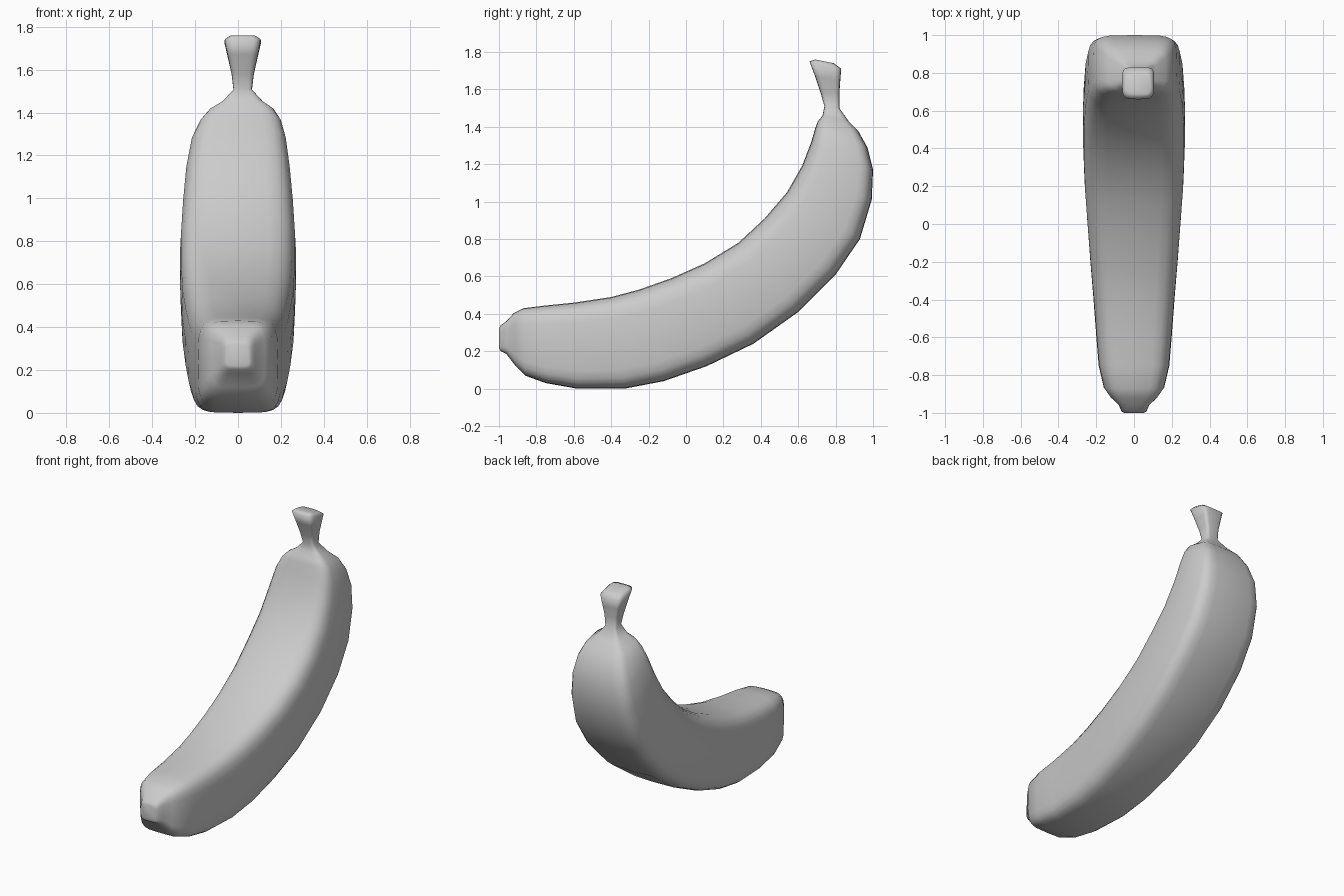
import bpy, bmesh, math
from mathutils import Vector

if "Cube" in bpy.data.objects:
    bpy.data.objects.remove(bpy.data.objects["Cube"])

# Stations along the fruit: inner edge (y, z), outer edge (y, z), half width
STATIONS = [
    (-1.0, .322, -1.0, .218, .05), (-.993, .337, -.993, .203, .066),
    (-.96, .362, -.96, .185, .08), (-.92, .405, -.91, .12, .125),
    (-.87, .43, -.86, .07, .16), (-.75, .445, -.75, .03, .187),
    (-.6, .46, -.58, 0, .2), (-.4, .49, -.33, 0, .217),
    (-.25, .53, -.12, .04, .232), (-.08, .59, .11, .12, .247),
    (.1, .67, .36, .24, .262), (.28, .78, .6, .41, .27),
    (.42, .91, .8, .61, .27), (.54, 1.05, .93, .8, .26),
    (.62, 1.19, .993, 1.01, .245), (.67, 1.32, 1.0, 1.17, .222),
    (.69, 1.39, .97, 1.29, .19), (.705, 1.43, .92, 1.38, .15),
    (.73, 1.46, .87, 1.43, .095), (.74, 1.51, .82, 1.50, .043),
    (.72, 1.58, .82, 1.58, .052), (.69, 1.67, .825, 1.65, .07),
    (.66, 1.75, .83, 1.71, .085), (.69, 1.76, .79, 1.74, .066),
]
SIDES = 24


def soft_power(v, n):
    return math.copysign(abs(v) ** (2 / n), v)


def ring(bm, station):
    """Rounded-square section spanning the inner and outer edges."""
    yi, zi, yo, zo, w = station
    inner, outer = Vector((0, yi, zi)), Vector((0, yo, zo))
    mid, half = (inner + outer) / 2, (inner - outer) / 2
    # the stem sits slightly off centre
    mid.x = 0.022 * min(max((mid.z - 1.2) / 0.25, 0), 1)
    verts = []
    for i in range(SIDES):
        t = 2 * math.pi * i / SIDES
        n = 4.2 if math.sin(t) > 0 else 5.0
        u, v = soft_power(math.cos(t), n), soft_power(math.sin(t), n)
        verts.append(bm.verts.new(mid + half * v + Vector((u * w, 0, 0))))
    return verts


# Banana: skin lofted from blossom tip to stem, closed at both ends
bm = bmesh.new()
rings = [ring(bm, s) for s in STATIONS]
for a, b in zip(rings, rings[1:]):
    for i in range(SIDES):
        j = (i + 1) % SIDES
        bm.faces.new((a[i], a[j], b[j], b[i]))
bm.faces.new(rings[0])
bm.faces.new(rings[-1])
bmesh.ops.recalc_face_normals(bm, faces=bm.faces)
for f in bm.faces:
    f.smooth = True
mesh = bpy.data.meshes.new("banana")
bm.to_mesh(mesh)
bm.free()
banana = bpy.data.objects.new("banana", mesh)
bpy.context.collection.objects.link(banana)
